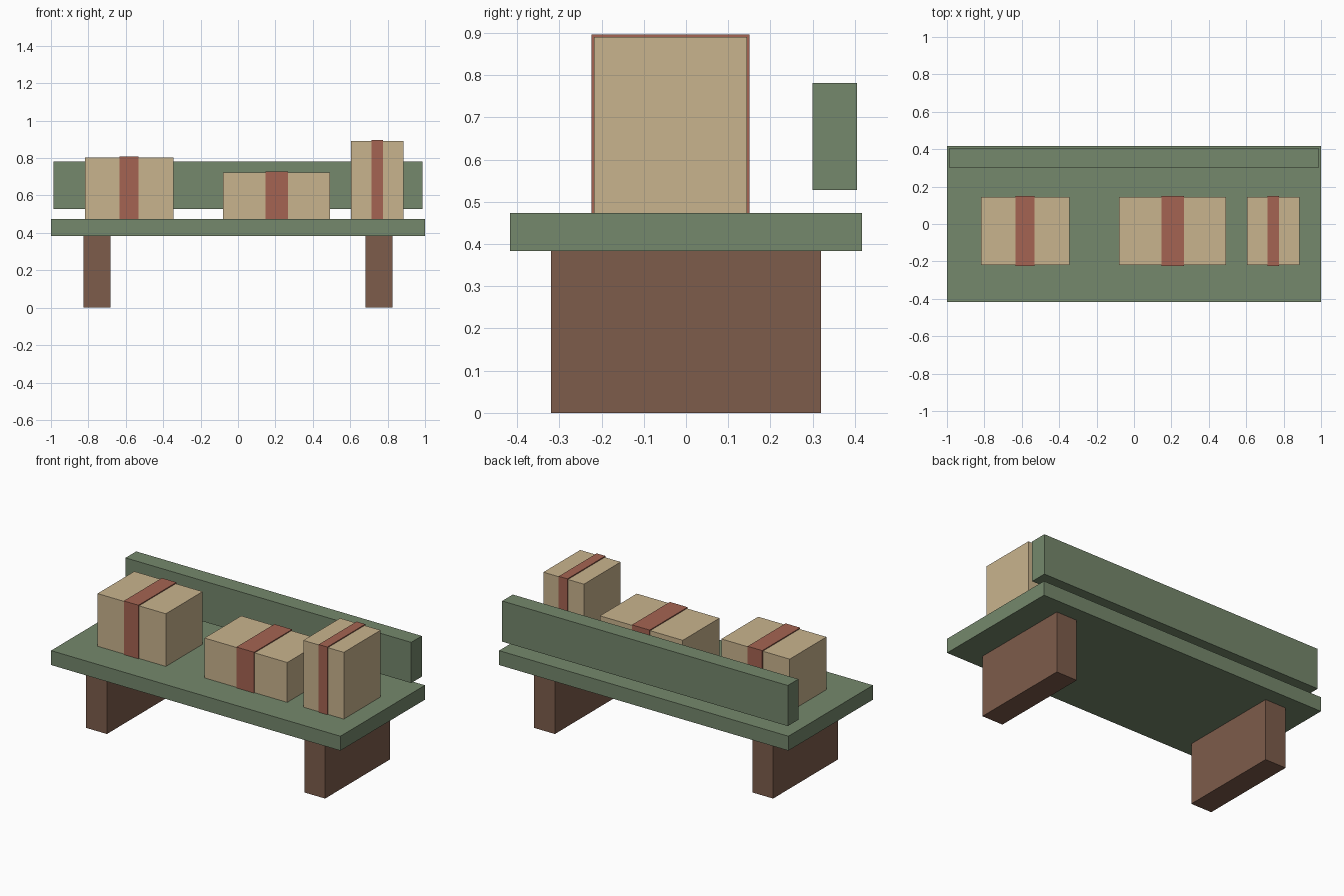
import bpy
import bmesh
from mathutils import Vector

if "Cube" in bpy.data.objects:
    bpy.data.objects.remove(bpy.data.objects["Cube"], do_unlink=True)


def material(name, rgb):
    mat = bpy.data.materials.new(name)
    mat.use_nodes = True
    colour = (*rgb, 1)
    mat.diffuse_color = colour
    mat.node_tree.nodes["Principled BSDF"].inputs["Base Color"].default_value = colour
    return mat


green = material("painted green", (0.178, 0.246, 0.150))
brown = material("brown wood", (0.205, 0.107, 0.070))
card = material("cardboard", (0.584, 0.456, 0.270))
red = material("red strap", (0.376, 0.127, 0.084))


def box(name, low, high, mat):
    """Flat-sided block between two opposite corners."""
    low, high = Vector(low), Vector(high)
    size, centre = high - low, (low + high) / 2
    bm = bmesh.new()
    bmesh.ops.create_cube(bm, size=1)
    bmesh.ops.scale(bm, vec=size, verts=bm.verts)
    mesh = bpy.data.meshes.new(name)
    bm.to_mesh(mesh)
    bm.free()
    mesh.materials.append(mat)
    obj = bpy.data.objects.new(name, mesh)
    obj.location = centre
    bpy.context.collection.objects.link(obj)
    return obj


# Bench: seat, backrest and two slab legs
seat_bottom, seat_top = 0.383, 0.473
box("seat", (-1, -0.417, seat_bottom), (1, 0.417, seat_top), green)
box("backrest", (-0.987, 0.30, 0.528), (0.987, 0.405, 0.782), green)
for side, x in (("right", -0.754), ("left", 0.754)):
    box(side + "_leg", (x - 0.072, -0.32, 0), (x + 0.072, 0.32, seat_bottom), brown)

# Parcels, each wrapped by a slightly proud strap
front, back, proud = -0.218, 0.145, 0.006
parcels = (
    ("right", -0.582, 0.472, 0.802),
    ("middle", 0.207, 0.572, 0.722),
    ("left", 0.744, 0.280, 0.890),
)
for name, x, width, top in parcels:
    half, strap = width / 2, width * 0.107
    box(name + "_parcel", (x - half, front, seat_top), (x + half, back, top), card)
    box(name + "_strap", (x - strap, front - proud, seat_top),
        (x + strap, back + proud, top + proud), red)
